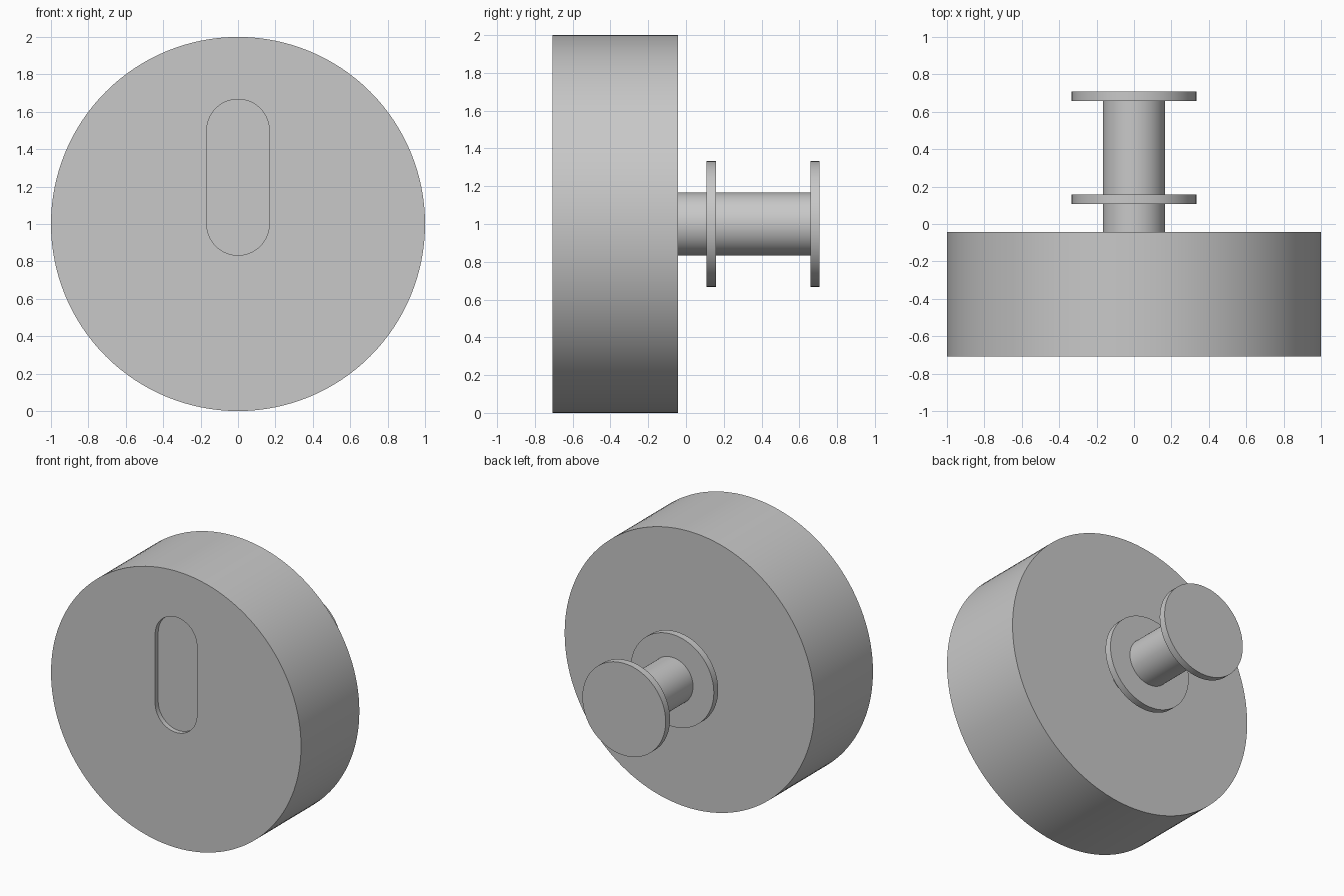
import bpy
import bmesh
import math
from mathutils import Matrix, Vector

cube = bpy.data.objects.get("Cube")
if cube:
    bpy.data.objects.remove(cube, do_unlink=True)

# Single plain grey material
GREY = (0.58, 0.58, 0.58, 1.0)
grey = bpy.data.materials.new("plain_grey")
grey.use_nodes = True
grey.diffuse_color = GREY
grey.node_tree.nodes["Principled BSDF"].inputs["Base Color"].default_value = GREY

AXIS_Z = 1.0


def finish(name, bm):
    """Turn a bmesh into a named grey object."""
    bmesh.ops.recalc_face_normals(bm, faces=bm.faces)
    mesh = bpy.data.meshes.new(name)
    bm.to_mesh(mesh)
    bm.free()
    mesh.materials.append(grey)
    obj = bpy.data.objects.new(name, mesh)
    bpy.context.collection.objects.link(obj)
    return obj


def shade(obj):
    bpy.ops.object.select_all(action="DESELECT")
    obj.select_set(True)
    bpy.context.view_layer.objects.active = obj
    bpy.ops.object.shade_smooth_by_angle(angle=math.radians(30))


def disc(name, radius, y_front, y_back, sides=96):
    """Cylinder lying along y on the common axis."""
    bm = bmesh.new()
    place = Matrix.Translation((0, (y_front + y_back) / 2, AXIS_Z))
    bmesh.ops.create_cone(
        bm, cap_ends=True, segments=sides, radius1=radius, radius2=radius,
        depth=y_back - y_front, matrix=place @ Matrix.Rotation(math.pi / 2, 4, "X"))
    return finish(name, bm)


def slot_cutter(name, radius, z_low, z_high, y_front, y_back, steps=32):
    """Upright rounded slot, extruded along y."""
    bm = bmesh.new()
    outline = []
    for centre, start in ((z_high, 0), (z_low, math.pi)):
        for i in range(steps + 1):
            a = start + math.pi * i / steps
            outline.append(bm.verts.new(
                (radius * math.cos(a), y_front, centre + radius * math.sin(a))))
    face = bm.faces.new(outline)
    grown = bmesh.ops.extrude_face_region(bm, geom=[face])
    moved = [v for v in grown["geom"] if isinstance(v, bmesh.types.BMVert)]
    bmesh.ops.translate(bm, verts=moved, vec=Vector((0, y_back - y_front, 0)))
    return finish(name, bm)


# Large head with a shallow slot recessed in its front
FRONT, HEAD_BACK, END = -0.708, -0.042, 0.708
head = disc("head", 1.0, FRONT, HEAD_BACK, 128)
cutter = slot_cutter("slot_cutter", 0.167, 1.0, 1.5, FRONT - 0.1, FRONT + 0.035)
cut = head.modifiers.new("slot", "BOOLEAN")
cut.operation = "DIFFERENCE"
cut.solver = "EXACT"
cut.object = cutter
bpy.context.view_layer.objects.active = head
bpy.ops.object.modifier_apply(modifier=cut.name)
bpy.data.objects.remove(cutter, do_unlink=True)
shade(head)

# Stem with two thin flanges
shade(disc("stem", 0.167, HEAD_BACK, END - 0.02))
shade(disc("inner_flange", 0.333, 0.108, 0.158))
shade(disc("end_flange", 0.333, END - 0.05, END))
